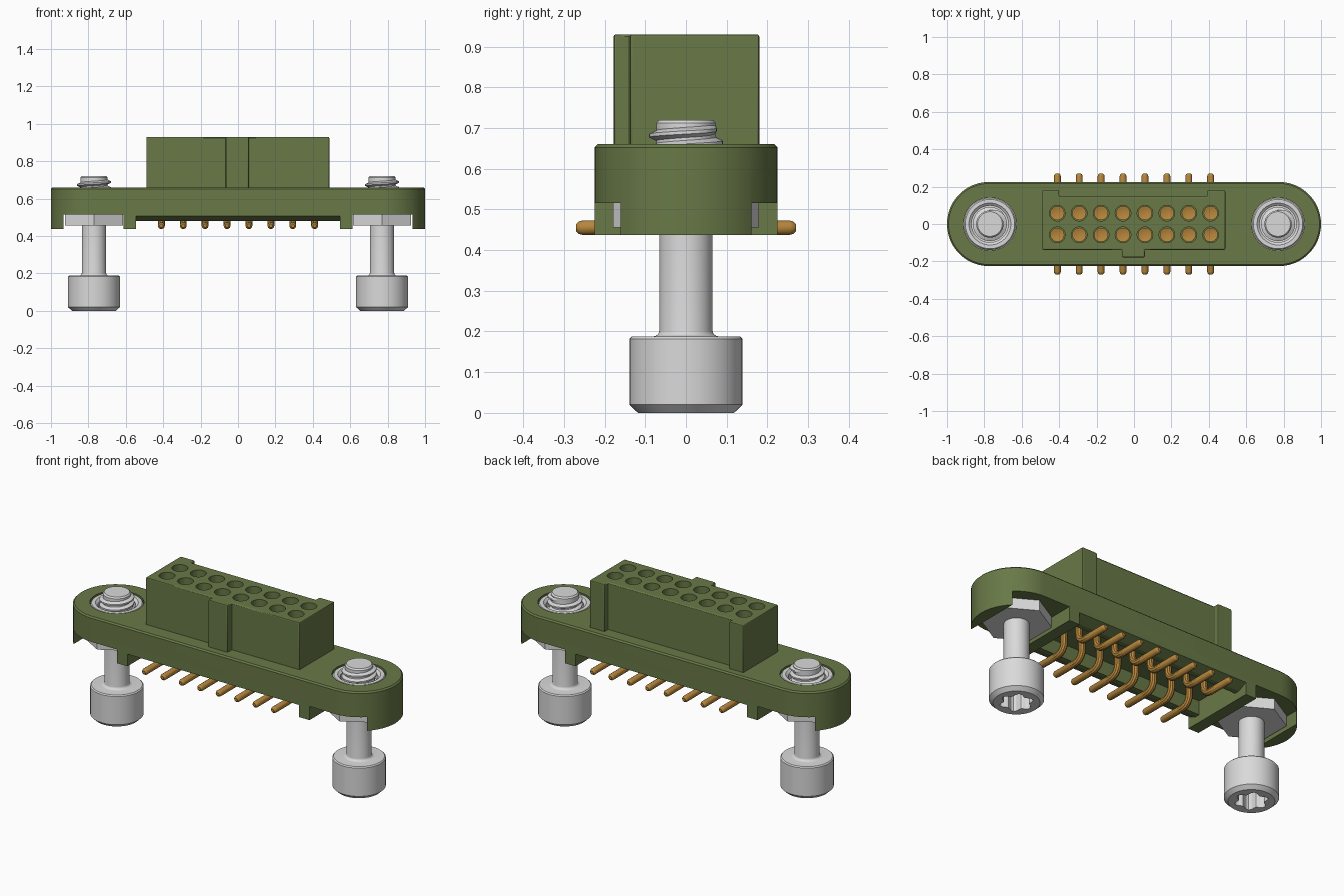
import bpy, bmesh
from math import sin, cos, pi, radians
from mathutils import Matrix, Vector

cube = bpy.data.objects.get("Cube")
if cube:
    bpy.data.objects.remove(cube, do_unlink=True)


def material(name, colour, metallic=0.0):
    m = bpy.data.materials.new(name)
    m.use_nodes = True
    m.diffuse_color = (*colour, 1)
    shader = m.node_tree.nodes["Principled BSDF"]
    shader.inputs["Base Color"].default_value = (*colour, 1)
    shader.inputs["Roughness"].default_value = 0.5
    return m


GREEN = material("olive green plastic", (0.14, 0.19, 0.063))
STEEL = material("light grey steel", (0.70, 0.70, 0.70))
GOLD = material("gold contact", (0.47, 0.24, 0.045))


def activate(ob):
    bpy.ops.object.select_all(action="DESELECT")
    ob.select_set(True)
    bpy.context.view_layer.objects.active = ob


def finish(name, bm, mat=None, smooth=True):
    bmesh.ops.remove_doubles(bm, verts=bm.verts, dist=1e-5)
    bmesh.ops.recalc_face_normals(bm, faces=bm.faces)
    mesh = bpy.data.meshes.new(name)
    bm.to_mesh(mesh)
    bm.free()
    ob = bpy.data.objects.new(name, mesh)
    bpy.context.collection.objects.link(ob)
    if mat:
        mesh.materials.append(mat)
    if smooth:
        activate(ob)
        bpy.ops.object.shade_smooth_by_angle(angle=radians(35))
    return ob


def loft(bm, rings):
    """Join equal-length rings of points and cap both ends."""
    loops = [[bm.verts.new(p) for p in ring] for ring in rings]
    n = len(loops[0])
    for a, b in zip(loops, loops[1:]):
        for i in range(n):
            j = (i + 1) % n
            bm.faces.new((a[i], a[j], b[j], b[i]))
    bm.faces.new(loops[0][::-1])
    bm.faces.new(loops[-1])


def prism(bm, outline, low, high, along_x=False):
    place = (lambda a, b, h: (h, a, b)) if along_x else (lambda a, b, h: (a, b, h))
    loft(bm, [[place(a, b, h) for a, b in outline] for h in (low, high)])


def circle(x, y, r, n=32, start=0.0):
    return [(x + r * cos(start + 2 * pi * i / n), y + r * sin(start + 2 * pi * i / n))
            for i in range(n)]


def lathe(bm, profile, x=0, y=0, steps=48):
    verts = [bm.verts.new((x + r, y, z)) for r, z in profile]
    edges = [bm.edges.new(pair) for pair in zip(verts, verts[1:])]
    bmesh.ops.spin(bm, geom=verts + edges, cent=(x, y, 0), axis=(0, 0, 1),
                   angle=2 * pi, steps=steps)


def apply_modifier(ob, mod):
    activate(ob)
    bpy.ops.object.modifier_apply(modifier=mod.name)


def cut(ob, bm):
    cutter = finish("cutter", bm, smooth=False)
    cutter.hide_render = True
    mod = ob.modifiers.new("cut", "BOOLEAN")
    mod.operation, mod.solver, mod.object = "DIFFERENCE", "EXACT", cutter
    apply_modifier(ob, mod)
    bpy.data.objects.remove(cutter, do_unlink=True)


def smooth(ob):
    activate(ob)
    bpy.ops.object.shade_smooth_by_angle(angle=radians(35))


SCREW_X = 0.77
PIN_X = [-0.41 + 0.82 * i / 7 for i in range(8)]
PIN_Y = 0.058


# Flange: rounded bar with softened top edge
def stadium(r, z, n=24):
    ring = []
    for side in (1, -1):
        for i in range(n + 1):
            a = -pi / 2 + pi * i / n
            ring.append((side * (0.775 + r * cos(a)), side * r * sin(a), z))
    return ring


bm = bmesh.new()
loft(bm, [stadium(0.225, 0.437), stadium(0.225, 0.652), stadium(0.217, 0.66)])
flange = finish("flange", bm, GREEN)

# Underside channel with chamfered side rails
half = [(0.14, 0.56), (0.14, 0.48), (0.17, 0.48), (0.226, 0.507), (0.3, 0.507), (0.3, 0.3)]
bm = bmesh.new()
prism(bm, half + [(-a, b) for a, b in reversed(half)], -0.545, 0.545, along_x=True)
cut(flange, bm)

# Nut slots and screw holes at both ends
for s in (1, -1):
    bm = bmesh.new()
    x0, x1 = sorted((s * 0.612, s * 0.932))
    prism(bm, [(x0, -0.3), (x1, -0.3), (x1, 0.3), (x0, 0.3)], 0.3, 0.516)
    cut(flange, bm)
    bm = bmesh.new()
    prism(bm, circle(s * SCREW_X, 0, 0.141, 48), 0.4, 0.8)
    cut(flange, bm)
smooth(flange)

# Socket housing with front key and rear corner pillars
outline = [(-0.49, -0.138), (-0.065, -0.138), (-0.065, -0.178), (0.058, -0.178),
           (0.058, -0.138), (0.488, -0.138), (0.488, 0.18), (0.392, 0.18),
           (0.392, 0.147), (-0.4, 0.147), (-0.4, 0.18), (-0.49, 0.18)]
bm = bmesh.new()
prism(bm, outline, 0.64, 0.93)
housing = finish("socket_housing", bm, GREEN)
bevel = housing.modifiers.new("soft edges", "BEVEL")
bevel.width, bevel.segments = 0.006, 2
apply_modifier(housing, bevel)

bm = bmesh.new()
for x in PIN_X:
    for y in (PIN_Y, -PIN_Y):
        prism(bm, circle(x, y, 0.042, 24), 0.77, 1.0)
cut(housing, bm)
smooth(housing)

# Gold contacts at the bottom of the holes
bm = bmesh.new()
for x in PIN_X:
    for y in (PIN_Y, -PIN_Y):
        lathe(bm, [(0, 0.765), (0.038, 0.765), (0.038, 0.80), (0.03, 0.80), (0, 0.78)], x, y, 16)
finish("socket_contacts", bm, GOLD)

# Bent solder tails, one row per side
for row, s in (("front", -1), ("back", 1)):
    curve = bpy.data.curves.new(row + "_solder_tails", "CURVE")
    curve.dimensions = "3D"
    curve.bevel_depth, curve.bevel_resolution = 0.0185, 3
    curve.use_fill_caps = True
    bend = [(PIN_Y + 0.05 * (1 - cos(a)), 0.505 - 0.05 * sin(a))
            for a in [pi / 2 * i / 6 for i in range(7)]]
    path = [(PIN_Y, 0.60)] + bend + [(0.255, 0.455), (0.264, 0.455), (0.27, 0.455)]
    for x in PIN_X:
        spline = curve.splines.new("POLY")
        spline.points.add(len(path) - 1)
        for p, (y, z) in zip(spline.points, path):
            p.co = (x, s * y, z, 1)
        spline.points[-2].radius = 0.85
        spline.points[-1].radius = 0.5
    tails = bpy.data.objects.new(curve.name, curve)
    bpy.context.collection.objects.link(tails)
    curve.materials.append(GOLD)
    activate(tails)
    bpy.ops.object.convert(target="MESH")
    smooth(tails)

# Jack screws, hex nuts and collars
for side, s in (("left", 1), ("right", -1)):
    x = s * SCREW_X

    bm = bmesh.new()
    prism(bm, circle(x, 0, 0.179, 6, pi / 2), 0.455, 0.515)
    finish(side + "_hex_nut", bm, STEEL)

    bm = bmesh.new()
    lathe(bm, [(0, 0.50), (0.139, 0.50), (0.139, 0.648), (0.132, 0.657), (0.112, 0.657),
               (0.098, 0.645), (0.098, 0.61), (0, 0.61)], x)
    finish(side + "_collar", bm, STEEL)

    fillet = [(0.08 - 0.015 * sin(a), 0.203 - 0.015 * cos(a))
              for a in [pi / 2 * i / 4 for i in range(5)]]
    bm = bmesh.new()
    lathe(bm, [(0, 0), (0.118, 0), (0.139, 0.02), (0.139, 0.182), (0.133, 0.188)] + fillet +
          [(0.065, 0.55), (0.073, 0.56), (0.073, 0.712), (0.066, 0.72), (0, 0.72)], x)
    screw = finish(side + "_jack_screw", bm, STEEL)

    # Six-lobed drive socket in the screw head
    lobes = [((0.076 + 0.012 * cos(6 * a)) * cos(a) + x, (0.076 + 0.012 * cos(6 * a)) * sin(a))
             for a in [2 * pi * i / 48 for i in range(48)]]
    bm = bmesh.new()
    prism(bm, lobes, -0.1, 0.1)
    cut(screw, bm)
    smooth(screw)

    # Helical thread ridge, fading out at both ends
    bm = bmesh.new()
    turns, pitch, n = 2.3, 0.032, 32
    total = int(turns * n)
    sections = []
    for i in range(total + 1):
        a, z = 2 * pi * i / n, 0.625 + pitch * i / n
        tip = 0.071 + 0.02 * min(1, i / 6, (total - i) / 6)
        sections.append([(x + r * cos(a), r * sin(a), z + dz) for r, dz in
                         ((0.07, -0.014), (tip, -0.004), (tip, 0.004), (0.07, 0.014))])
    loft(bm, sections)
    finish(side + "_thread", bm, STEEL)
